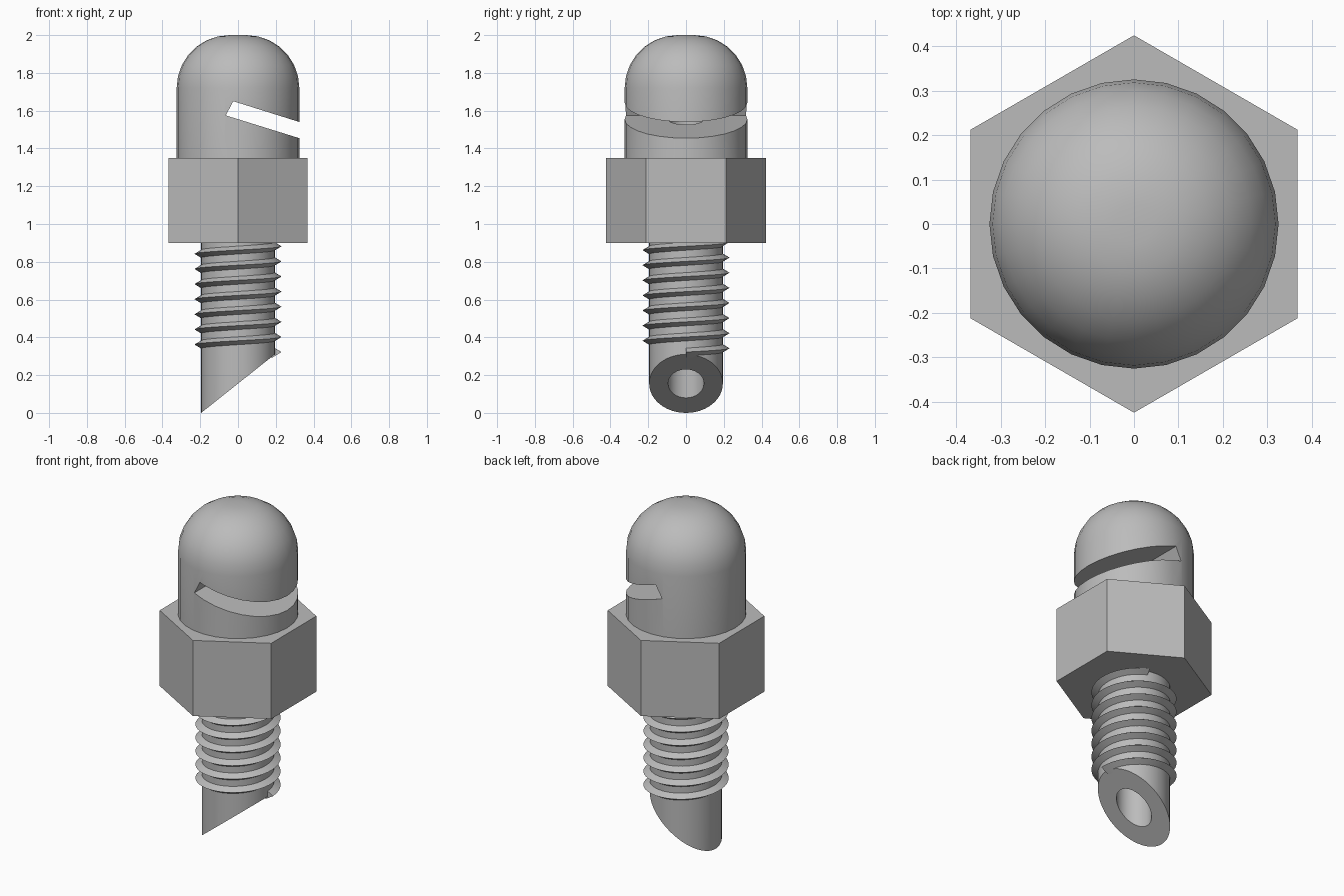
import bpy, bmesh, math
from mathutils import Vector

if "Cube" in bpy.data.objects:
    bpy.data.objects.remove(bpy.data.objects["Cube"], do_unlink=True)

grey = bpy.data.materials.new("light_grey")
colour = (0.5, 0.5, 0.5, 1)
grey.use_nodes = True
grey.diffuse_color = colour
grey.node_tree.nodes["Principled BSDF"].inputs["Base Color"].default_value = colour


def add_object(name, bm):
    bmesh.ops.recalc_face_normals(bm, faces=bm.faces)
    mesh = bpy.data.meshes.new(name)
    bm.to_mesh(mesh)
    bm.free()
    mesh.materials.append(grey)
    obj = bpy.data.objects.new(name, mesh)
    bpy.context.collection.objects.link(obj)
    return obj


def lathe(name, profile, sides, turn=0):
    """Closed solid of revolution from (radius, z) points, bottom to top."""
    bm = bmesh.new()
    rings = []
    for r, z in profile:
        angles = [turn + math.tau * i / sides for i in range(sides)]
        rings.append([bm.verts.new((r * math.cos(a), r * math.sin(a), z)) for a in angles])
    for low, high in zip(rings, rings[1:]):
        for i in range(sides):
            j = (i + 1) % sides
            bm.faces.new((low[i], low[j], high[j], high[i]))
    bm.faces.new(rings[0][::-1])
    bm.faces.new(rings[-1])
    return add_object(name, bm)


def extrude_y(name, points, half):
    """Prism from an outline in the xz plane."""
    bm = bmesh.new()
    face = bm.faces.new([bm.verts.new((x, -half, z)) for x, z in points])
    out = bmesh.ops.extrude_face_region(bm, geom=[face])
    verts = [v for v in out["geom"] if isinstance(v, bmesh.types.BMVert)]
    bmesh.ops.translate(bm, verts=verts, vec=(0, 2 * half, 0))
    return add_object(name, bm)


def cut(obj, *cutters):
    for cutter in cutters:
        mod = obj.modifiers.new("cut", 'BOOLEAN')
        mod.operation = 'DIFFERENCE'
        mod.solver = 'EXACT'
        mod.object = cutter
    graph = bpy.context.evaluated_depsgraph_get()
    mesh = bpy.data.meshes.new_from_object(obj.evaluated_get(graph))
    obj.modifiers.clear()
    obj.data = mesh


def smooth(obj, degrees):
    bpy.ops.object.select_all(action='DESELECT')
    obj.select_set(True)
    bpy.context.view_layer.objects.active = obj
    bpy.ops.object.shade_smooth_by_angle(angle=math.radians(degrees))


# Domed cap with a rounded top edge
radius, fillet, steps = 0.325, 0.28, 7
profile = [(radius, 1.35)]
for k in range(steps + 1):
    a = math.pi / 2 * k / steps
    profile.append((radius - fillet + fillet * math.cos(a), 2 - fillet + fillet * math.sin(a)))
cap = lathe("domed_cap", profile, 28)

# Hexagonal nut and shaft
nut = lathe("hex_nut", [(0.424, 0.9), (0.424, 1.35)], 6, math.pi / 6)
shaft = lathe("shaft", [(0.195, 0), (0.195, 0.9)], 48)

# Cutters: sloping side slot, central bore, slanted tip
slot = extrude_y("slot_cutter", [(-0.065, 1.575), (0.5, 1.4), (0.5, 1.485), (-0.025, 1.65)], 0.5)
bore = lathe("bore_cutter", [(0.095, -0.1), (0.095, 1.58)], 32)
tip = extrude_y("tip_cutter", [(-0.195, 0), (0.205, 0.318), (0.5, 0.552), (0.5, -0.3), (-0.575, -0.3)], 0.5)
cut(cap, slot, bore)
cut(nut, bore)
cut(shaft, bore, tip)
for cutter in (slot, bore, tip):
    bpy.data.objects.remove(cutter, do_unlink=True)
smooth(cap, 30)
smooth(shaft, 30)

# Helical screw thread with a triangular section
bm = bmesh.new()
per_turn, turns, pitch = 40, 7.2, 0.08
section = [(0.18, -0.03), (0.23, 0), (0.18, 0.03)]
loops = []
for i in range(int(per_turn * turns) + 1):
    a = math.tau * i / per_turn
    z = 0.322 + pitch * i / per_turn
    loops.append([bm.verts.new((r * math.cos(a), r * math.sin(a), z + dz)) for r, dz in section])
for one, two in zip(loops, loops[1:]):
    for k in range(3):
        n = (k + 1) % 3
        bm.faces.new((one[k], one[n], two[n], two[k]))
bm.faces.new(loops[0])
bm.faces.new(loops[-1][::-1])
thread = add_object("screw_thread", bm)
smooth(thread, 30)
